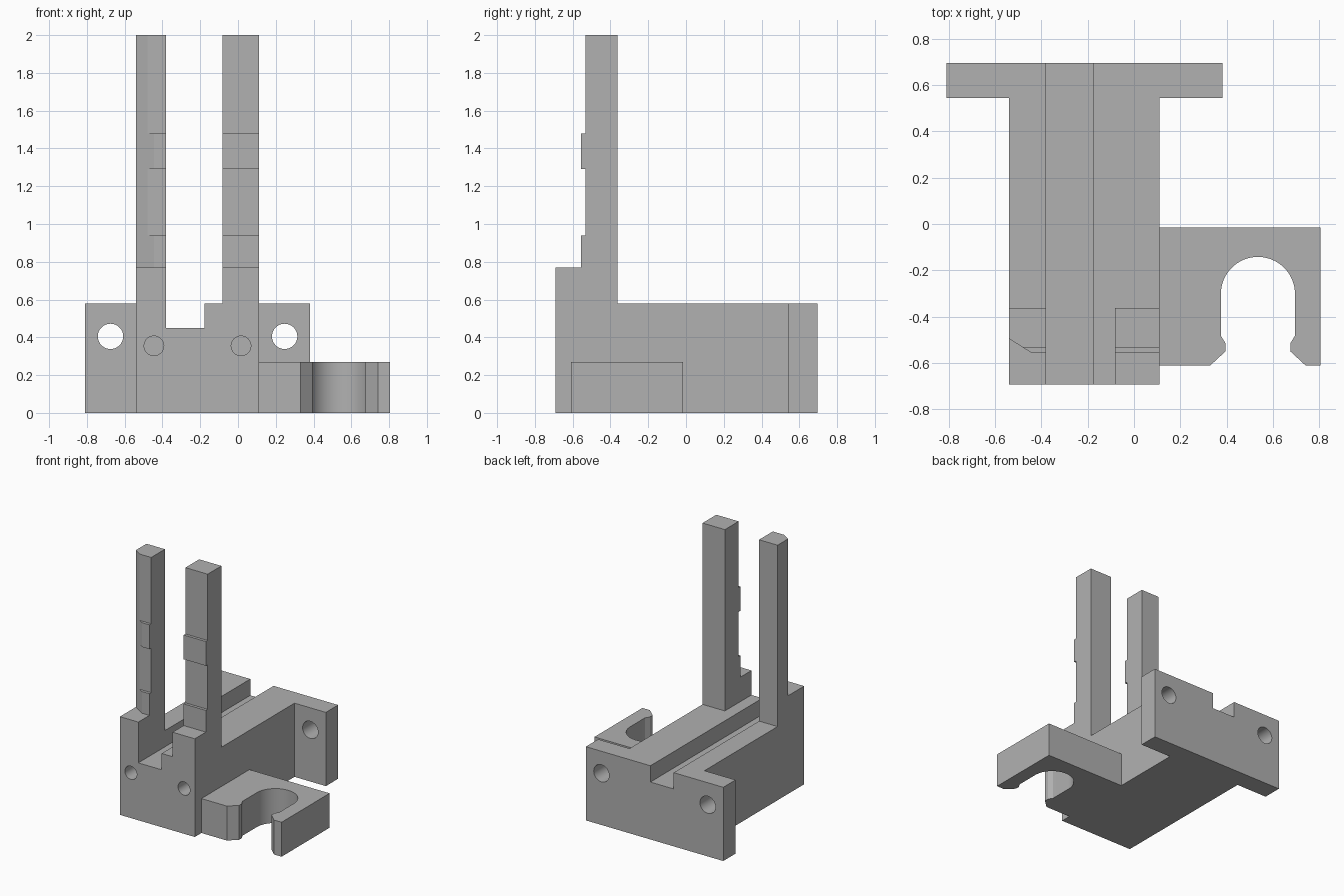
import bpy
import bmesh
from math import cos, sin, pi, radians
from mathutils import Vector

cube = bpy.data.objects.get("Cube")
if cube:
    bpy.data.objects.remove(cube, do_unlink=True)

grey = bpy.data.materials.new("plain grey")
grey.use_nodes = True
colour = (0.44, 0.44, 0.44, 1)
grey.diffuse_color = colour
grey.node_tree.nodes["Principled BSDF"].inputs["Base Color"].default_value = colour


def prism(name, points, axis, low, high):
    """Extrude a 2D outline along the given axis; the outline uses the other two in order."""
    def place(p, d):
        p = list(p)
        p.insert("xyz".index(axis), d)
        return Vector(p)

    bm = bmesh.new()
    face = bm.faces.new([bm.verts.new(place(p, low)) for p in points])
    extruded = bmesh.ops.extrude_face_region(bm, geom=[face], use_keep_orig=True)
    moved = [v for v in extruded["geom"] if isinstance(v, bmesh.types.BMVert)]
    shift = place((0, 0), high - low)
    bmesh.ops.translate(bm, verts=moved, vec=shift)
    bmesh.ops.recalc_face_normals(bm, faces=bm.faces)
    mesh = bpy.data.meshes.new(name)
    bm.to_mesh(mesh)
    bm.free()
    mesh.materials.append(grey)
    obj = bpy.data.objects.new(name, mesh)
    bpy.context.collection.objects.link(obj)
    return obj


def rect(a0, a1, b0, b1):
    return [(a0, b0), (a1, b0), (a1, b1), (a0, b1)]


def circle(cx, cy, r, n=48):
    return [(cx + r * cos(2 * pi * i / n), cy + r * sin(2 * pi * i / n)) for i in range(n)]


def combine(target, other, operation):
    mod = target.modifiers.new("combine", "BOOLEAN")
    mod.operation = operation
    mod.solver = "EXACT"
    mod.object = other
    bpy.context.view_layer.objects.active = target
    bpy.ops.object.modifier_apply(modifier=mod.name)
    bpy.data.objects.remove(other, do_unlink=True)


LEFT, RIGHT, FRONT, BACK, DECK = -0.54, 0.11, -0.692, 0.695, 0.578

# Base block with the rear mounting flange and a lengthwise channel
base = prism("base_with_posts", rect(LEFT, RIGHT, 0, DECK), "y", FRONT, BACK)
combine(base, prism("flange", rect(-0.81, 0.382, 0, DECK), "y", 0.543, BACK), "UNION")
combine(base, prism("channel", rect(-0.38, -0.178, 0.45, 1), "y", -1, 1), "DIFFERENCE")

# Two upright posts with a front step and raised pads
post_side = [(FRONT, 0.5), (FRONT, 0.77), (-0.555, 0.77), (-0.555, 0.94),
             (-0.533, 0.94), (-0.533, 1.29), (-0.555, 1.29), (-0.555, 1.48),
             (-0.533, 1.48), (-0.533, 2), (-0.363, 2), (-0.363, 0.5)]
for x0, x1 in ((LEFT, -0.38), (-0.083, RIGHT)):
    combine(base, prism("post", post_side, "x", x0, x1), "UNION")

# Slanted outer front corner of the narrow post
slant = [(-0.635, -0.435), (-0.35, -0.615), (-0.635, -0.615)]
combine(base, prism("slant", slant, "z", 0.77, 2.2), "DIFFERENCE")

# Merge coplanar leftovers before drilling
bm = bmesh.new()
bm.from_mesh(base.data)
bmesh.ops.remove_doubles(bm, verts=bm.verts, dist=0.0001)
bmesh.ops.dissolve_limit(bm, angle_limit=radians(0.5), verts=bm.verts, edges=bm.edges)
bm.to_mesh(base.data)
bm.free()

# Flange through holes and blind front holes
for x in (-0.675, 0.247):
    combine(base, prism("hole", circle(x, 0.405, 0.067), "y", 0.4, 0.9), "DIFFERENCE")
for x in (-0.445, 0.016):
    combine(base, prism("hole", circle(x, 0.355, 0.052), "y", -0.9, -0.39), "DIFFERENCE")

# Side clip with a round-ended slot and small catches at its mouth
cx, cy, r, steps = 0.535, -0.302, 0.16, 32
arc = [(cx - r * cos(pi * i / steps), cy + r * sin(pi * i / steps)) for i in range(steps + 1)]
mouth = [(0.205, -0.61), (0.14, -0.55), (0.14, -0.515), (r, -0.482)]
outline = [(RIGHT, -0.015), (RIGHT, -0.61)]
outline += [(cx - dx, y) for dx, y in mouth] + arc
outline += [(cx + dx, y) for dx, y in reversed(mouth)]
outline += [(0.805, -0.61), (0.805, -0.015)]
clip = prism("side_clip", outline, "z", 0, 0.27)

# Smooth the round walls, keep every corner crisp
bpy.ops.object.select_all(action="DESELECT")
for obj in (base, clip):
    obj.select_set(True)
bpy.context.view_layer.objects.active = base
bpy.ops.object.shade_smooth_by_angle(angle=radians(20))
